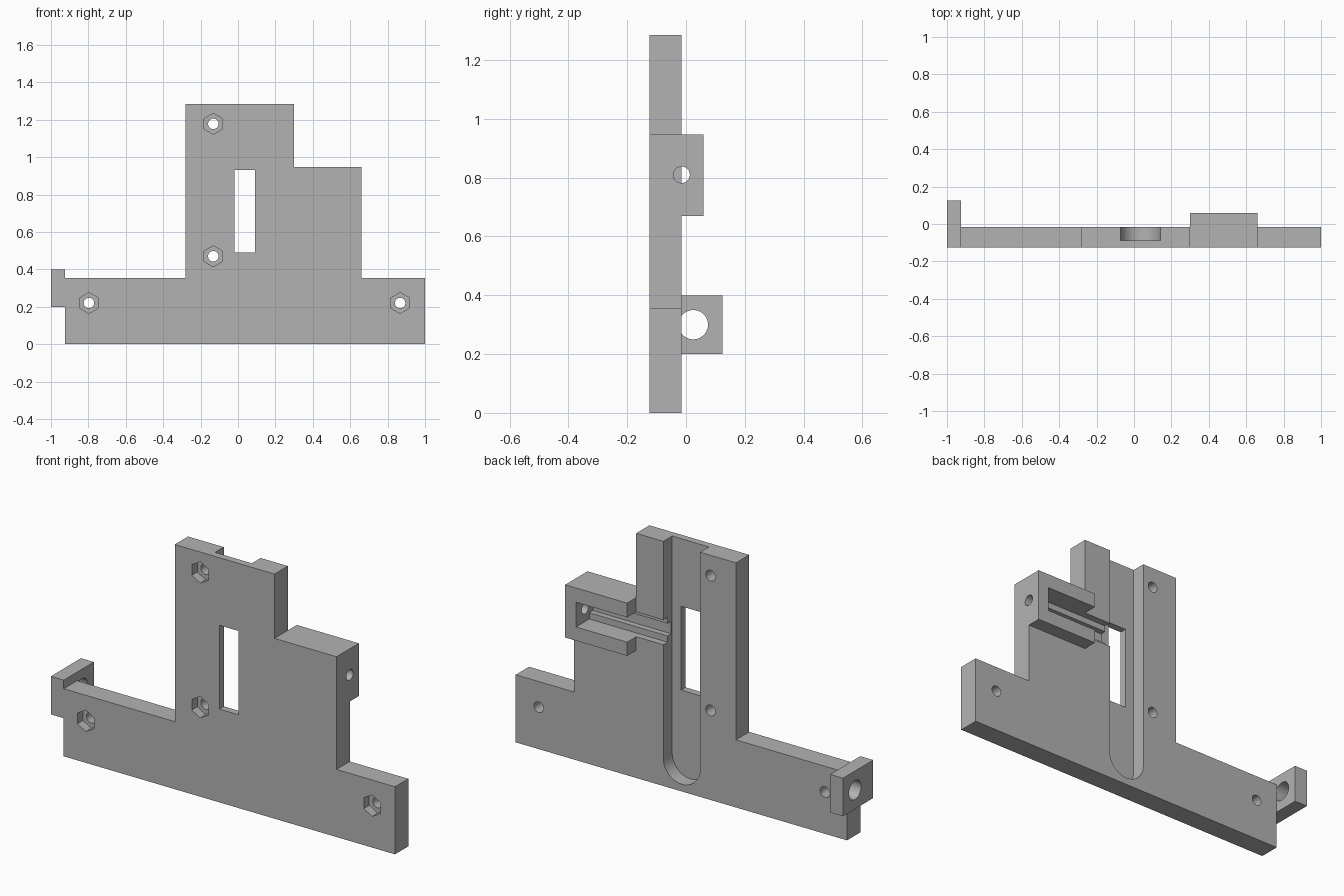
import bpy
import bmesh
from math import cos, sin, pi, radians

if "Cube" in bpy.data.objects:
    bpy.data.objects.remove(bpy.data.objects["Cube"], do_unlink=True)

grey = bpy.data.materials.new("plain grey")
grey.use_nodes = True
grey.diffuse_color = (0.45, 0.45, 0.45, 1)
grey.node_tree.nodes["Principled BSDF"].inputs["Base Color"].default_value = grey.diffuse_color

FRONT, BACK = -0.125, -0.015


def prism(name, outline, start, end, axis="y"):
    """Extrude an outline: (x, z) points along y, or (y, z) points along x."""
    bm = bmesh.new()

    def ring(d):
        return [bm.verts.new((a, d, b) if axis == "y" else (d, a, b)) for a, b in outline]

    near, far = ring(start), ring(end)
    bm.faces.new(near)
    bm.faces.new(far)
    for i in range(len(near)):
        j = (i + 1) % len(near)
        bm.faces.new((near[i], near[j], far[j], far[i]))
    bmesh.ops.recalc_face_normals(bm, faces=bm.faces)
    mesh = bpy.data.meshes.new(name)
    bm.to_mesh(mesh)
    bm.free()
    mesh.materials.append(grey)
    obj = bpy.data.objects.new(name, mesh)
    bpy.context.collection.objects.link(obj)
    return obj


def rect(a0, a1, b0, b1):
    return [(a0, b0), (a1, b0), (a1, b1), (a0, b1)]


def circle(a, b, r, n=32, turn=0.5):
    return [(a + r * cos(2 * pi * (i + turn) / n), b + r * sin(2 * pi * (i + turn) / n))
            for i in range(n)]


def cut(obj, cutters):
    bpy.ops.object.select_all(action="DESELECT")
    bpy.context.view_layer.objects.active = obj
    obj.select_set(True)
    for cutter in cutters:
        mod = obj.modifiers.new("cut", "BOOLEAN")
        mod.operation = "DIFFERENCE"
        mod.solver = "EXACT"
        mod.object = cutter
        bpy.ops.object.modifier_apply(modifier=mod.name)
    bpy.ops.object.shade_smooth_by_angle(angle=radians(30))


# Main parts
plate = prism("mounting_plate", [
    (-0.925, 0), (1, 0), (1, 0.355), (0.66, 0.355), (0.66, 0.947), (0.30, 0.947),
    (0.30, 1.285), (-0.28, 1.285), (-0.28, 0.355), (-0.925, 0.355)], FRONT, BACK)
bracket = prism("rear_bracket", rect(0.30, 0.66, 0.67, 0.947), BACK, 0.06)
lug = prism("end_lug", rect(-1, -0.925, 0.20, 0.40), FRONT, 0.125)

# Round-ended channel, open at the top
mid, radius, low = 0.035, 0.107, 0.145
arc = [(mid + radius * cos(pi + pi * i / 24), low + radius * sin(pi + pi * i / 24))
       for i in range(25)]
channel = prism("channel_cutter", arc + [(mid + radius, 1.4), (mid - radius, 1.4)], -0.088, 0.1)
window = prism("window_cutter", rect(-0.02, 0.09, 0.49, 0.93), -0.2, 0.1)

# Stepped side pocket running into the channel, with a rod hole in its end wall
pocket = prism("pocket_cutter", rect(0.1, 0.597, 0.742, 0.872), -0.05, 0.1)
groove = prism("groove_cutter", rect(0.1, 0.597, 0.775, 0.84), -0.08, 0)
rod_hole = prism("rod_hole_cutter", circle(-0.015, 0.81, 0.028), 0.55, 0.7, "x")
lug_hole = prism("lug_hole_cutter", circle(0.025, 0.30, 0.05), -1.1, -0.9, "x")

# Screw holes with hexagonal nut recesses on the front
screws = []
for x, z in [(-0.132, 1.178), (-0.132, 0.47), (-0.797, 0.22), (0.867, 0.22)]:
    screws.append(prism("screw_cutter", circle(x, z, 0.028), -0.2, 0.1))
    screws.append(prism("nut_cutter", circle(x, z, 0.056, 6), -0.2, FRONT + 0.045))

cut(plate, [channel, window, pocket, groove, rod_hole] + screws)
cut(bracket, [pocket, rod_hole])
cut(lug, [lug_hole])

# Remove the cutters once the cuts are applied
for cutter in [channel, window, pocket, groove, rod_hole, lug_hole] + screws:
    bpy.data.objects.remove(cutter, do_unlink=True)
